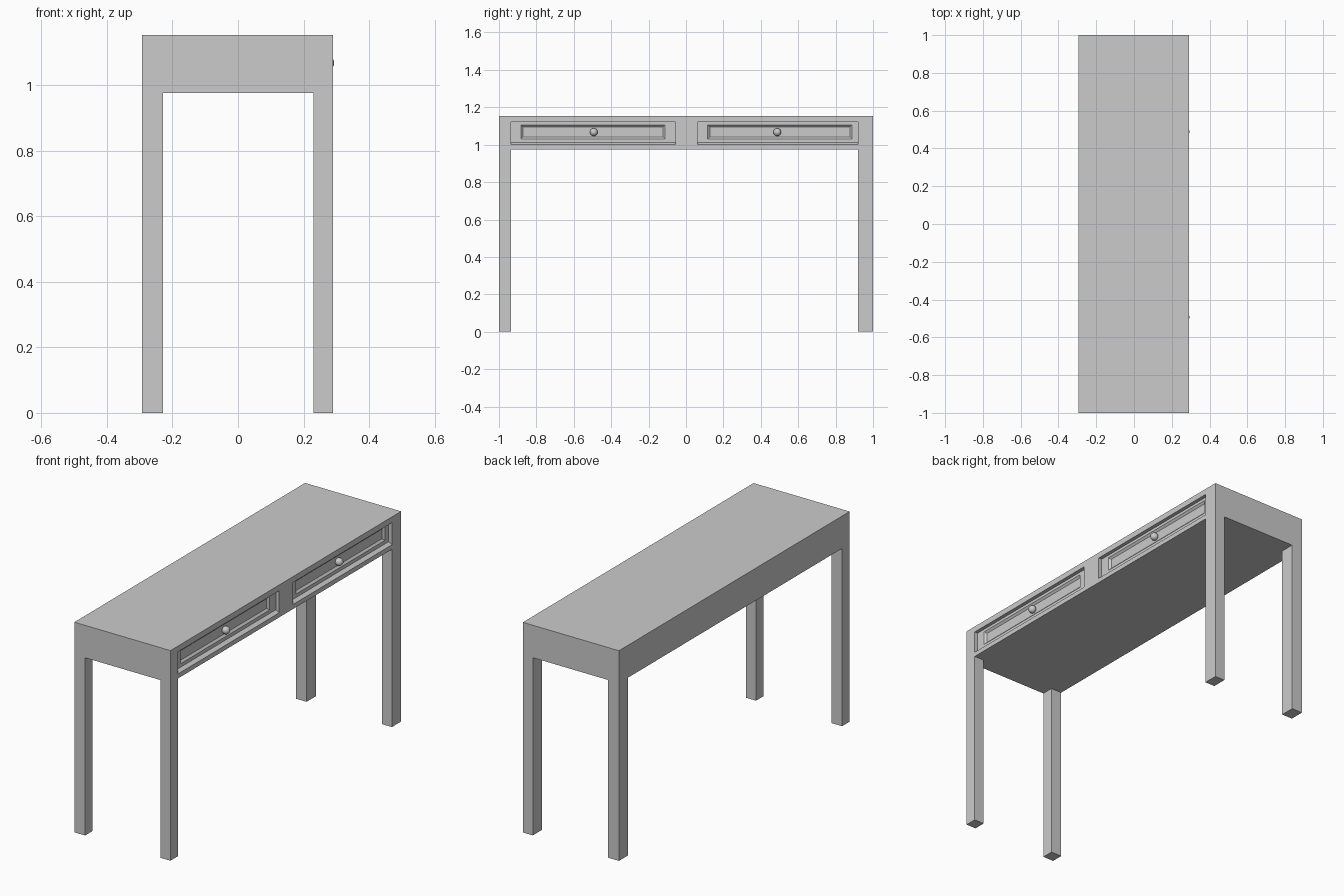
import bpy, bmesh

if "Cube" in bpy.data.objects:
    bpy.data.objects.remove(bpy.data.objects["Cube"])

X0, X1, TOP = -0.293, 0.29, 1.153
UNDER = 0.975


def loft(name, rings):
    """Closed solid through rectangles (x, y0, y1, z0, z1) stacked along x."""
    bm = bmesh.new()
    loops = [[bm.verts.new((x, y, z)) for y, z in
              ((y0, z0), (y1, z0), (y1, z1), (y0, z1))]
             for x, y0, y1, z0, z1 in rings]
    for a, b in zip(loops, loops[1:]):
        for i in range(4):
            j = (i + 1) % 4
            bm.faces.new((a[i], a[j], b[j], b[i]))
    bm.faces.new(loops[0])
    bm.faces.new(loops[-1])
    bmesh.ops.recalc_face_normals(bm, faces=bm.faces)
    me = bpy.data.meshes.new(name)
    bm.to_mesh(me)
    bm.free()
    ob = bpy.data.objects.new(name, me)
    bpy.context.collection.objects.link(ob)
    return ob


def carve(target, cutter):
    cutter.hide_render = True
    mod = target.modifiers.new("carve", 'BOOLEAN')
    mod.operation, mod.solver, mod.object = 'DIFFERENCE', 'EXACT', cutter
    bpy.context.view_layer.objects.active = target
    bpy.ops.object.modifier_apply(modifier=mod.name)
    bpy.data.objects.remove(cutter)


# Table block, hollowed both ways underneath to leave four legs
table = loft("table_body", [(X0, -1, 1, 0, TOP), (X1, -1, 1, 0, TOP)])
carve(table, loft("side_gap", [(-0.5, -0.935, 0.92, -0.2, UNDER),
                               (0.5, -0.935, 0.92, -0.2, UNDER)]))
carve(table, loft("end_gap", [(-0.228, -1.2, 1.2, -0.2, UNDER),
                              (0.23, -1.2, 1.2, -0.2, UNDER)]))

# Drawer fronts: recess with sloping sill, then a sunken bevelled panel
for side, y0, y1, p0, p1 in (("left", -0.935, -0.057, -0.883, -0.112),
                             ("right", 0.062, 0.92, 0.116, 0.888)):
    b = 0.011
    carve(table, loft("drawer_recess", [
        (X1 + 0.03, y0, y1, 1.0, 1.121),
        (X1, y0, y1, 1.0, 1.121),
        (0.27, y0, y1, 1.012, 1.121),
        (0.27, p0, p1, 1.031, 1.106),
        (0.26, p0 + b, p1 - b, 1.031 + b, 1.106 - b)]))
    # Round knob
    bpy.ops.mesh.primitive_uv_sphere_add(
        segments=24, ring_count=12, radius=0.021,
        location=(0.2725, (y0 + y1) / 2 + (0.003 if side == "left" else -0.003), 1.067))
    knob = bpy.context.object
    knob.name = side + "_knob"
    bpy.ops.object.shade_smooth_by_angle()
